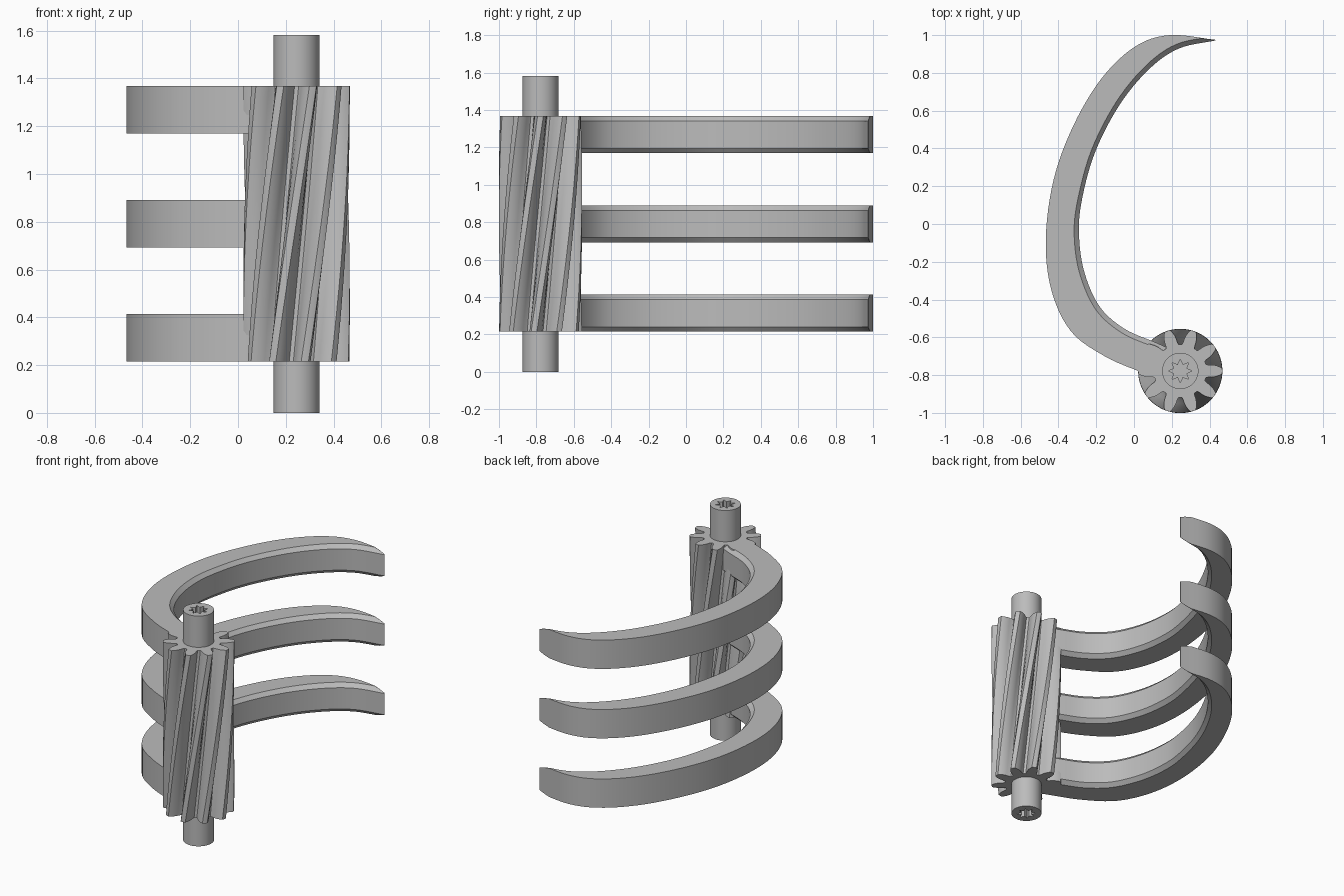
import bpy
import bmesh
from math import sin, cos, pi, radians
from mathutils import Vector

if "Cube" in bpy.data.objects:
    bpy.data.objects.remove(bpy.data.objects["Cube"], do_unlink=True)

grey = bpy.data.materials.new("plain grey")
grey.use_nodes = True
grey.diffuse_color = (0.5, 0.5, 0.5, 1)
grey.node_tree.nodes["Principled BSDF"].inputs["Base Color"].default_value = (0.5, 0.5, 0.5, 1)

AXLE = Vector((0.245, -0.778, 0))
GEAR_LOW, GEAR_HIGH = 0.215, 1.367


def loft(name, rings, location=(0, 0, 0)):
    """Skin a series of equal rings and cap both ends."""
    bm = bmesh.new()
    loops = [[bm.verts.new(p) for p in ring] for ring in rings]
    for a, b in zip(loops, loops[1:]):
        for i in range(len(a)):
            j = (i + 1) % len(a)
            bm.faces.new((a[i], a[j], b[j], b[i]))
    bm.faces.new(loops[0])
    bm.faces.new(loops[-1])
    bmesh.ops.recalc_face_normals(bm, faces=bm.faces)
    mesh = bpy.data.meshes.new(name)
    bm.to_mesh(mesh)
    bm.free()
    mesh.materials.append(grey)
    obj = bpy.data.objects.new(name, mesh)
    obj.location = location
    bpy.context.collection.objects.link(obj)
    bpy.ops.object.select_all(action='DESELECT')
    obj.select_set(True)
    bpy.context.view_layer.objects.active = obj
    bpy.ops.object.shade_smooth_by_angle(angle=radians(25))
    return obj


def polar(r, a, z):
    return Vector((r * cos(a), r * sin(a), z))


def smooth(points, steps=6):
    """Catmull-Rom curve through the points."""
    pts = [Vector(p) for p in points]
    pts = [2 * pts[0] - pts[1]] + pts + [2 * pts[-1] - pts[-2]]
    out = []
    for a, b, c, d in zip(pts, pts[1:], pts[2:], pts[3:]):
        for k in range(steps):
            t = k / steps
            out.append(0.5 * (2 * b + (c - a) * t + (2 * a - 5 * b + 4 * c - d) * t ** 2
                              + (3 * b - a - 3 * c + d) * t ** 3))
    return out + [pts[-2]]


# Shaft with a straight-edged star socket in each end
POINTS, SEG = 8, 6
N = POINTS * SEG


def circle(z):
    return [polar(0.096, 2 * pi * i / N, z) for i in range(N)]


def star(z):
    corners = [polar((0.062, 0.035)[k % 2], pi * k / POINTS, z) for k in range(2 * POINTS + 1)]
    half = SEG // 2
    return [a.lerp(b, s / half) for a, b in zip(corners, corners[1:]) for s in range(half)]


TOP, DEPTH = 1.582, 0.1
loft("shaft", [star(DEPTH), star(0), circle(0), circle(TOP), star(TOP), star(TOP - DEPTH)], AXLE)

# Helical gear: one tooth flank as (radius, half angle in degrees), mirrored
TEETH, TWIST, LAYERS = 10, radians(45), 24
flank = [(0.14, 14.5), (0.15, 12.5), (0.17, 11), (0.19, 9), (0.21, 6), (0.222, 4)]
tooth = [(r, -a) for r, a in flank] + [(0.223, 0)] + [(r, a) for r, a in reversed(flank)]
rings = []
for k in range(LAYERS + 1):
    t = k / LAYERS
    z = GEAR_LOW + (GEAR_HIGH - GEAR_LOW) * t
    rings.append([polar(r, radians(a) + 2 * pi * n / TEETH + TWIST * (t - 1), z)
                  for n in range(TEETH) for r, a in tooth])
loft("helical_gear", rings, AXLE)

# Curved claw fingers: the inner chamfers run on past the tip and clip it
outer = smooth([(0.14, -0.825), (0.04, -0.785), (-0.15, -0.703), (-0.332, -0.57),
                (-0.437, -0.352), (-0.467, -0.08), (-0.425, 0.237), (-0.32, 0.523),
                (-0.17, 0.773), (0.007, 0.94), (0.19, 1.0), (0.432, 0.975)])
inner = smooth([(0.2, -0.665), (0.11, -0.625), (-0.05, -0.555), (-0.18, -0.44), (-0.26, -0.265),
                (-0.29, -0.08), (-0.28, 0.105), (-0.21, 0.37), (-0.08, 0.625),
                (0.075, 0.815), (0.235, 0.928), (0.432, 0.972)])
HEIGHT, CHAMFER = 0.198, 0.026


def finger(name, z):
    low, high = z, z + HEIGHT
    sections = []
    for o, i in zip(outer, inner):
        span = o - i
        edge = i + span.normalized() * min(CHAMFER, span.length * 0.95)
        clip = max(0, CHAMFER - span.length)
        sections.append([(*o, low + clip), (*o, high - clip), (*edge, high - clip),
                         (*i, high - CHAMFER), (*i, low + CHAMFER), (*edge, low + clip)])
    loft(name, sections)


for label, z in (("lower", GEAR_LOW), ("middle", 0.692), ("upper", GEAR_HIGH - HEIGHT)):
    finger(label + "_claw_finger", z)
